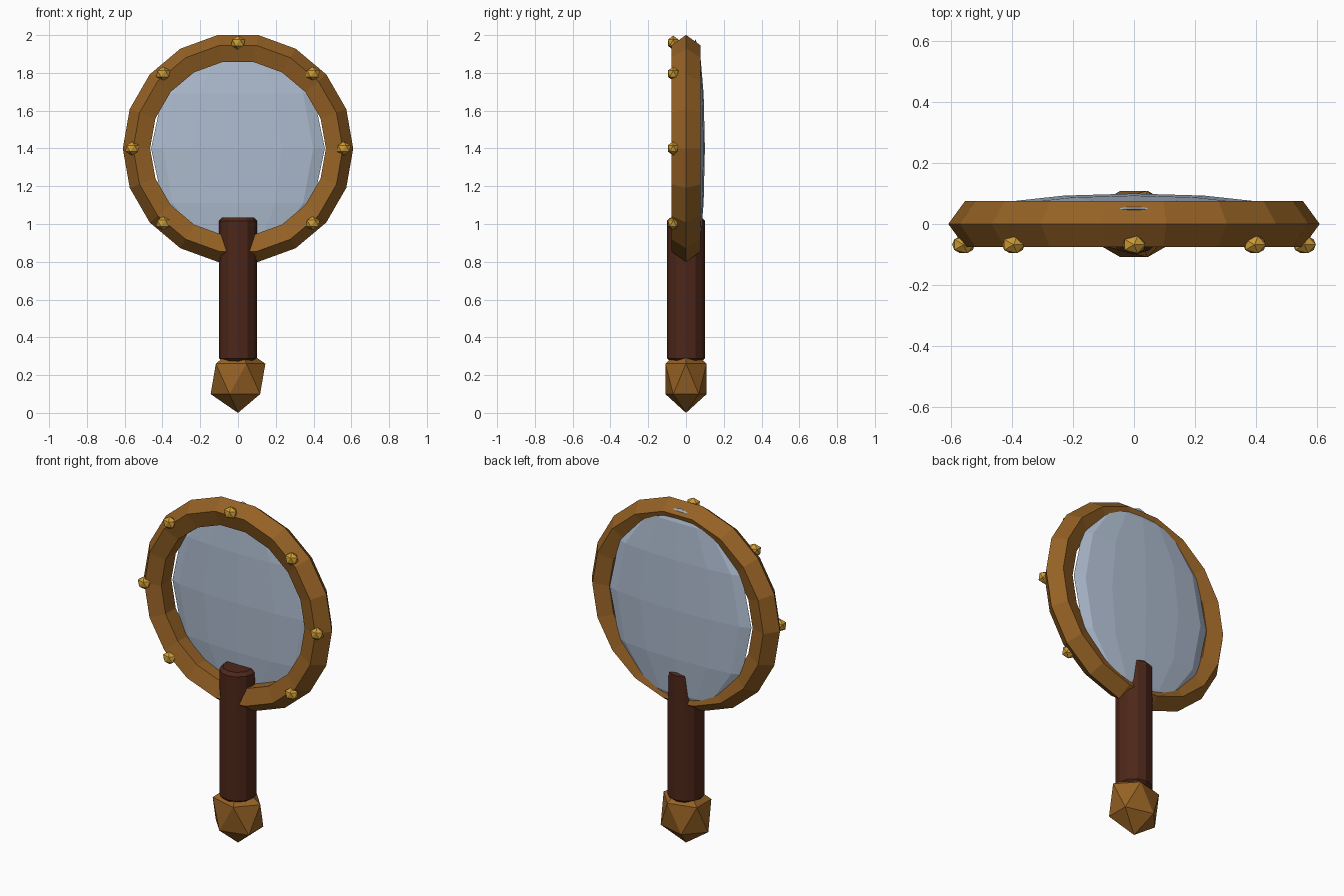
import bpy
from math import sin, cos, pi, radians

if "Cube" in bpy.data.objects:
    bpy.data.objects.remove(bpy.data.objects["Cube"])


def material(name, rgb):
    m = bpy.data.materials.new(name)
    m.diffuse_color = (*rgb, 1)
    m.use_nodes = True
    m.node_tree.nodes["Principled BSDF"].inputs["Base Color"].default_value = m.diffuse_color
    return m


bronze = material("bronze", (0.30, 0.12, 0.018))
wood = material("dark_wood", (0.075, 0.02, 0.01))
gold = material("gold", (0.62, 0.33, 0.035))
glass = material("glass", (0.42, 0.50, 0.62))


def finish(name, mat, scale=(1, 1, 1)):
    ob = bpy.context.object
    ob.name = name
    ob.scale = scale
    ob.data.materials.append(mat)
    return ob


CENTRE_Z = 1.4

# Frame: five-sided ring standing upright
bpy.ops.mesh.primitive_torus_add(major_segments=18, minor_segments=5,
                                 major_radius=0.53, minor_radius=0.08,
                                 location=(0, 0, CENTRE_Z), rotation=(radians(90), 0, 0))
finish("frame_ring", bronze)

# Mirror glass: flattened sphere set towards the back
bpy.ops.mesh.primitive_uv_sphere_add(segments=12, ring_count=6, radius=1,
                                     location=(0, 0.05, CENTRE_Z))
finish("mirror_glass", glass, (0.46, 0.05, 0.58))

# Handle: bevelled cylinder reaching up over the ring
bpy.ops.mesh.primitive_cylinder_add(vertices=12, radius=0.1, depth=0.765,
                                    location=(0, 0, 0.6525))
handle = finish("handle", wood)
bevel = handle.modifiers.new("end_bevel", 'BEVEL')
bevel.width = 0.018
bevel.segments = 1
bevel.limit_method = 'ANGLE'
bevel.angle_limit = radians(60)

# Pommel
bpy.ops.mesh.primitive_ico_sphere_add(subdivisions=1, radius=1, location=(0, 0, 0.18))
finish("pommel", bronze, (0.162, 0.128, 0.18))

# Studs on the front of the frame, leaving the handle position free
for i in range(-1, 6):
    a = i * pi / 4
    bpy.ops.mesh.primitive_ico_sphere_add(
        subdivisions=1, radius=1,
        location=(0.56 * cos(a), -0.068, CENTRE_Z + 0.56 * sin(a)))
    finish(f"stud_{i + 2}", gold, (0.042, 0.033, 0.037))
